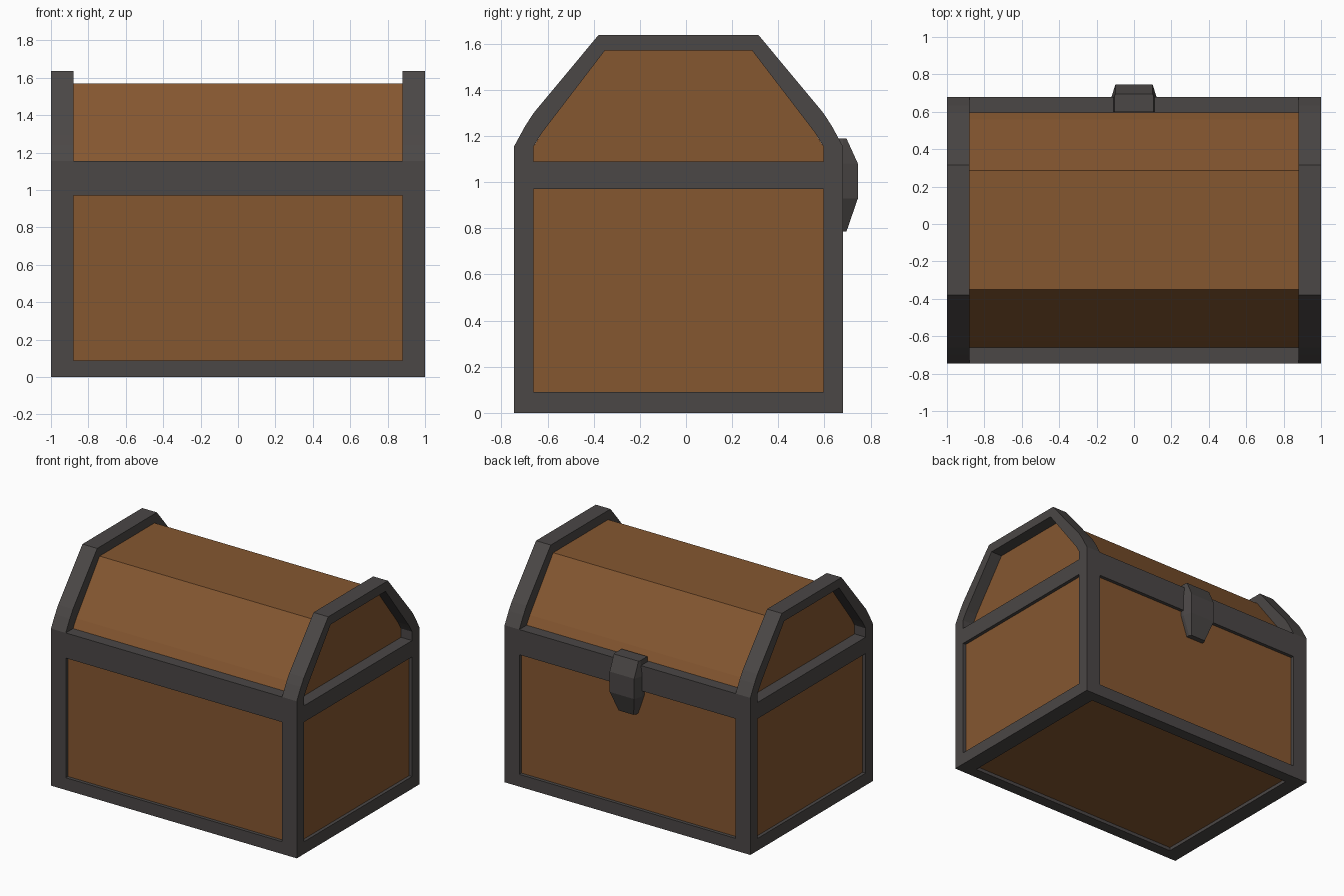
import bpy, bmesh

if "Cube" in bpy.data.objects:
    bpy.data.objects.remove(bpy.data.objects["Cube"])


def material(name, rgb):
    m = bpy.data.materials.new(name)
    m.diffuse_color = (*rgb, 1)
    m.use_nodes = True
    m.node_tree.nodes["Principled BSDF"].inputs["Base Color"].default_value = m.diffuse_color
    return m


WOOD = material("brown wood", (0.235, 0.095, 0.030))
IRON = material("dark iron", (0.070, 0.063, 0.061))
MID_Y = -0.0325  # centre plane of the chest body (the clasp sticks out behind)


def finish(name, bm, mat):
    bmesh.ops.recalc_face_normals(bm, faces=bm.faces)
    me = bpy.data.meshes.new(name)
    bm.to_mesh(me)
    bm.free()
    me.materials.append(mat)
    ob = bpy.data.objects.new(name, me)
    bpy.context.collection.objects.link(ob)
    return ob


def box(name, x, y, z, mat):
    bm = bmesh.new()
    bmesh.ops.create_cube(bm, size=1)
    for v in bm.verts:
        v.co = [r[0] + (c + 0.5) * (r[1] - r[0]) for c, r in zip(v.co, (x, y, z))]
    return finish(name, bm, mat)


def mirrored(half):
    """Closed y-z outline from its front half, mirrored about MID_Y."""
    return [(MID_Y - h, z) for h, z in half] + [(MID_Y + h, z) for h, z in reversed(half)]


def loft(bm, rings, closed=False):
    """Skin rings of points; cap the ends, or join last to first if closed."""
    loops = [[bm.verts.new(p) for p in r] for r in rings]
    pairs = list(zip(loops, loops[1:])) + ([(loops[-1], loops[0])] if closed else [])
    for a, b in pairs:
        for i in range(len(a)):
            j = (i + 1) % len(a)
            bm.faces.new((a[i], a[j], b[j], b[i]))
    if not closed:
        bm.faces.new(loops[0])
        bm.faces.new(loops[-1])


outer = mirrored([(0.7125, 0), (0.7125, 1.155), (0.665, 1.242), (0.629, 1.298), (0.347, 1.637)])
inner = mirrored([(0.6275, 0.09), (0.6275, 1.155), (0.590, 1.216), (0.319, 1.57)])
inner_full = mirrored([(0.6275, 0.09), (0.6275, 1.155), (0.609, 1.186), (0.590, 1.216), (0.319, 1.57)])

# Wooden body and lid, set back from the iron frame
box("wooden_body", (-0.975, 0.975), (-0.72, 0.655), (0.025, 1.05), WOOD)
lid = mirrored([(0.6275, 1.0), (0.6275, 1.155), (0.590, 1.216), (0.319, 1.57)])
bm = bmesh.new()
loft(bm, [[(x, y, z) for y, z in lid] for x in (-0.91, 0.91)])
finish("wooden_lid", bm, WOOD)

# Iron frame and cross bar at each end
for side, s in (("left", -1), ("right", 1)):
    bm = bmesh.new()
    loft(bm, [[(s * x, y, z) for y, z in prof] for x, prof in
              ((1, outer), (1, inner_full), (0.88, inner_full), (0.88, outer))], closed=True)
    finish(side + "_end_frame", bm, IRON)
    box(side + "_cross_bar", sorted((s * 0.88, s * 1.0)), (-0.70, 0.635), (0.97, 1.09), IRON)

# Long rails front and back
for side, y in (("front", (-0.745, -0.66)), ("back", (0.595, 0.68))):
    box(side + "_top_rail", (-0.89, 0.89), y, (0.97, 1.155), IRON)
    box(side + "_bottom_rail", (-0.89, 0.89), y, (0, 0.09), IRON)

# Faceted clasp on the back: height, base half width, face half width, face y
bm = bmesh.new()
rings = []
for z, hb, hf, yf in ((1.19, 0.105, 0.10, 0.695), (1.08, 0.12, 0.10, 0.745),
                      (0.93, 0.12, 0.10, 0.745), (0.785, 0.07, 0.06, 0.695)):
    half = [(hb, 0.60), (hb, 0.68), (hf, yf)]
    rings.append([(-x, y, z) for x, y in half] + [(x, y, z) for x, y in reversed(half)])
loft(bm, rings)
finish("clasp", bm, IRON)
